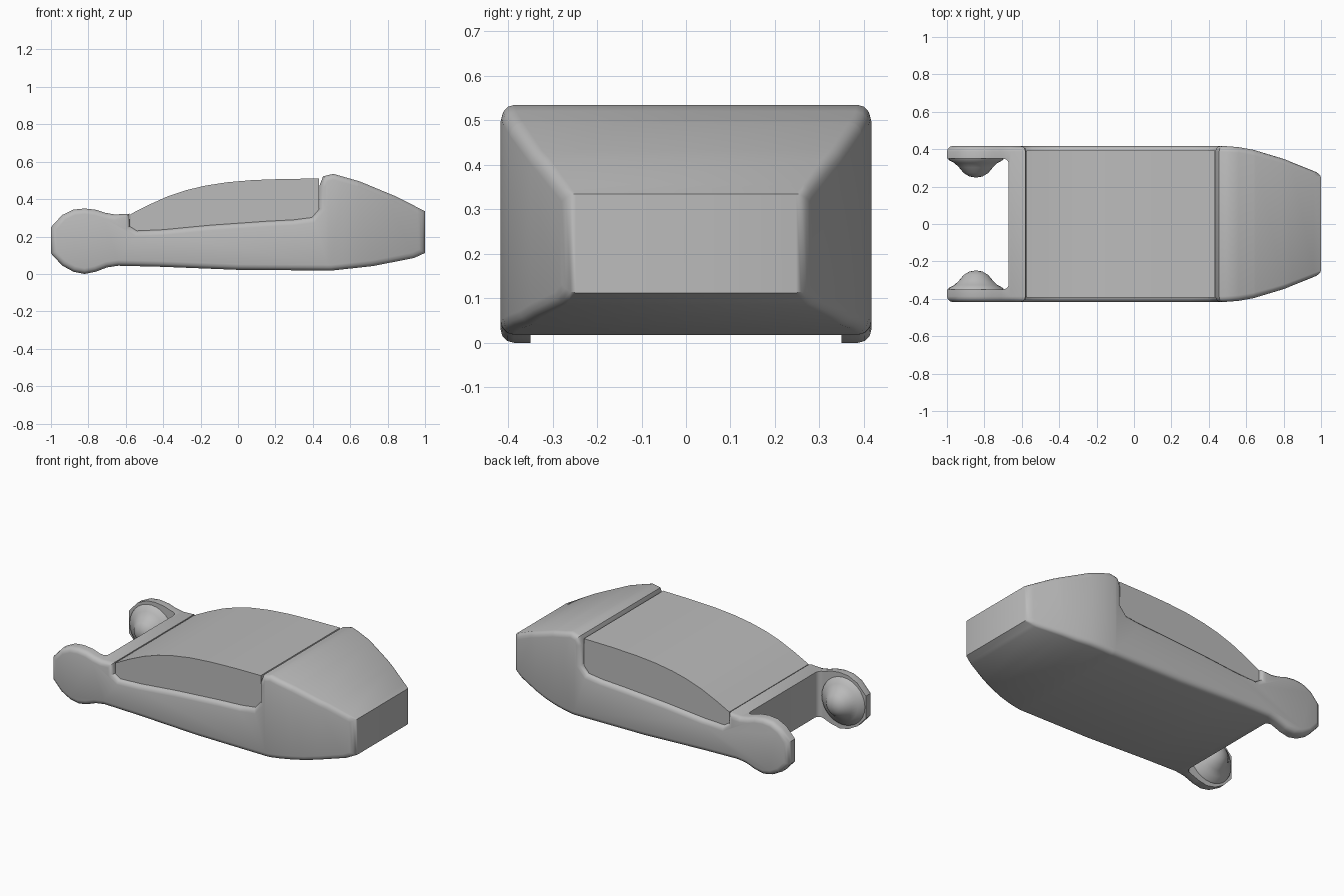
import bpy, bmesh, math
from mathutils import Matrix, Vector

cube = bpy.data.objects.get("Cube")
if cube:
    bpy.data.objects.remove(cube)

GREY = (0.5, 0.5, 0.5, 1)
grey = bpy.data.materials.new("plain_grey")
grey.use_nodes = True
grey.diffuse_color = GREY
grey.node_tree.nodes["Principled BSDF"].inputs["Base Color"].default_value = GREY


def add_object(name, bm):
    bmesh.ops.recalc_face_normals(bm, faces=bm.faces[:])
    mesh = bpy.data.meshes.new(name)
    bm.to_mesh(mesh)
    bm.free()
    mesh.materials.append(grey)
    obj = bpy.data.objects.new(name, mesh)
    bpy.context.collection.objects.link(obj)
    return obj


def activate(obj):
    bpy.ops.object.select_all(action='DESELECT')
    obj.select_set(True)
    bpy.context.view_layer.objects.active = obj


def smooth(obj, angle=35):
    activate(obj)
    bpy.ops.object.shade_smooth_by_angle(angle=math.radians(angle))


def prism(profile, half_width, rim=0, segments=3):
    """Side profile extruded across y, with rounded rims."""
    bm = bmesh.new()
    face = bm.faces.new([bm.verts.new((x, -half_width, z)) for x, z in profile])
    out = bmesh.ops.extrude_face_region(bm, geom=[face], use_keep_orig=True)
    moved = [v for v in out["geom"] if isinstance(v, bmesh.types.BMVert)]
    bmesh.ops.translate(bm, verts=moved, vec=(0, 2 * half_width, 0))
    bmesh.ops.recalc_face_normals(bm, faces=bm.faces[:])
    if rim:
        edges = [e for e in bm.edges
                 if abs(e.verts[0].co.y - e.verts[1].co.y) < 1e-5]
        bmesh.ops.bevel(bm, geom=edges, offset=rim, segments=segments,
                        profile=0.5, affect='EDGES', clamp_overlap=False)
    return bm


# Hull and side arms share one profile
underside = [(-1, 0.11), (-0.94, 0.045), (-0.88, 0.012), (-0.82, 0), (-0.76, 0.012),
             (-0.7, 0.035), (-0.64, 0.044), (-0.4, 0.038), (0, 0.022), (0.5, 0.018),
             (0.72, 0.042), (0.94, 0.085), (1, 0.112)]
tail_top = [(1, 0.335), (0.85, 0.412), (0.65, 0.495), (0.51, 0.535), (0.455, 0.522),
            (0.435, 0.47), (0.435, 0.35), (0.395, 0.303)]
recess = [(0.3, 0.291), (0.15, 0.283), (-0.15, 0.262), (-0.4, 0.238),
          (-0.54, 0.232), (-0.577, 0.255), (-0.58, 0.322)]
arm_top = [(-0.66, 0.318), (-0.71, 0.327), (-0.76, 0.343), (-0.82, 0.35),
           (-0.88, 0.344), (-0.94, 0.315), (-1, 0.25)]
bm = prism(underside + tail_top + recess + arm_top, 0.417, 0.03)

# Taper the tail in plan
taper = [(0.48, 1), (0.56, 0.985), (0.64, 0.95), (0.8, 0.835), (0.96, 0.68), (1, 0.64)]
for x, _ in taper[:-1]:
    bmesh.ops.bisect_plane(bm, geom=bm.verts[:] + bm.edges[:] + bm.faces[:],
                           plane_co=(x, 0, 0), plane_no=(1, 0, 0))
for v in bm.verts:
    for (x0, s0), (x1, s1) in zip(taper, taper[1:]):
        if x0 < v.co.x <= x1 + 1e-4:
            v.co.y *= s0 + (s1 - s0) * (v.co.x - x0) / (x1 - x0)
            break
hull = add_object("hull_with_arms", bm)

# Open space between the arms
bm = bmesh.new()
bmesh.ops.create_cube(bm, size=1, matrix=Matrix.Translation((-1.17, 0, 0.2))
                      @ Matrix.Diagonal((1, 0.7, 1, 1)))
corners = [e for e in bm.edges if abs(e.verts[0].co.z - e.verts[1].co.z) > 0.5]
bmesh.ops.bevel(bm, geom=corners, offset=0.03, segments=4, profile=0.5, affect='EDGES')
cutter = add_object("arm_gap_cutter", bm)
cutter.hide_render = True
mod = hull.modifiers.new("arm_gap", 'BOOLEAN')
mod.operation = 'DIFFERENCE'
mod.solver = 'EXACT'
mod.object = cutter
activate(hull)
bpy.ops.object.modifier_apply(modifier=mod.name)
bpy.data.objects.remove(cutter)
smooth(hull)

# Curved canopy
canopy = [(-0.574, 0.2), (-0.574, 0.32), (-0.48, 0.368), (-0.38, 0.413), (-0.28, 0.447),
          (-0.18, 0.471), (-0.06, 0.49), (0.08, 0.502), (0.25, 0.508), (0.432, 0.51),
          (0.432, 0.25)]
smooth(add_object("canopy", prism(canopy, 0.392)), 30)

# Rounded knobs on the inside of the arms
knob = [(0, 0.248), (0.035, 0.254), (0.065, 0.272), (0.09, 0.302),
        (0.115, 0.326), (0.145, 0.342), (0.152, 0.36)]
for side, name in ((1, "left_knob"), (-1, "right_knob")):
    bm = bmesh.new()
    points = [bm.verts.new((r, side * y, 0)) for r, y in knob]
    edges = [bm.edges.new(pair) for pair in zip(points, points[1:])]
    bmesh.ops.spin(bm, geom=points + edges, cent=(0, 0, 0), axis=(0, 1, 0),
                   angle=2 * math.pi, steps=28, use_duplicate=False)
    bmesh.ops.remove_doubles(bm, verts=bm.verts[:], dist=0.0005)
    bmesh.ops.translate(bm, verts=bm.verts[:], vec=Vector((-0.845, 0, 0.178)))
    smooth(add_object(name, bm), 60)
